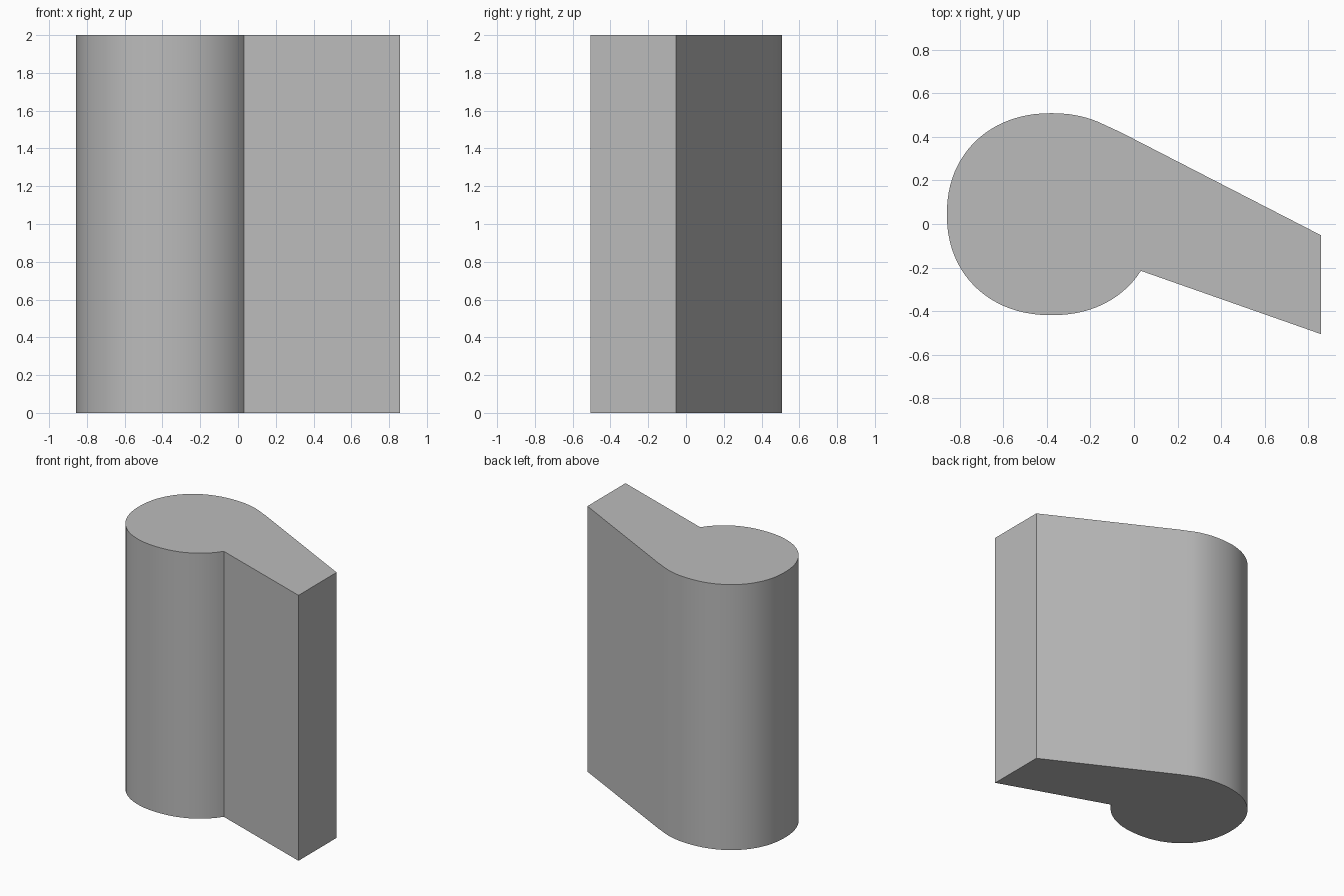
import bpy, bmesh
from math import sin, cos, radians, copysign

cube = bpy.data.objects.get("Cube")
if cube:
    bpy.data.objects.remove(cube, do_unlink=True)

# Single plain grey
grey = bpy.data.materials.new("plain grey")
grey.use_nodes = True
colour = (0.5, 0.5, 0.5, 1)
grey.diffuse_color = colour
grey.node_tree.nodes["Principled BSDF"].inputs["Base Color"].default_value = colour

HEIGHT = 2.0
CENTRE, RADIUS = (-0.378, 0.045), (0.48, 0.463)
POWER = 0.93  # slightly fuller than an ellipse
STEPS = 64


def bulb_point(angle):
    c, s = cos(angle), sin(angle)
    return (CENTRE[0] + RADIUS[0] * copysign(abs(c) ** POWER, c),
            CENTRE[1] + RADIUS[1] * copysign(abs(s) ** POWER, s))


# Rounded bulb, then the straight-sided tapering arm
start, end = radians(61), radians(327.5)
outline = [bulb_point(start + (end - start) * i / STEPS) for i in range(STEPS + 1)]
outline += [(0.858, -0.505), (0.858, -0.052), (-0.06, 0.42)]

# Extrude the outline upwards
bm = bmesh.new()
base = bm.faces.new([bm.verts.new((x, y, 0)) for x, y in outline])
top = bmesh.ops.extrude_face_region(bm, geom=[base], use_keep_orig=True)
for v in top["geom"]:
    if isinstance(v, bmesh.types.BMVert):
        v.co.z = HEIGHT
bmesh.ops.recalc_face_normals(bm, faces=bm.faces)

mesh = bpy.data.meshes.new("teardrop_block")
bm.to_mesh(mesh)
bm.free()
mesh.materials.append(grey)
block = bpy.data.objects.new("teardrop_block", mesh)
bpy.context.collection.objects.link(block)

# Smooth curved wall with crisp corners
bpy.ops.object.select_all(action="DESELECT")
block.select_set(True)
bpy.context.view_layer.objects.active = block
bpy.ops.object.shade_smooth_by_angle(angle=radians(30))
